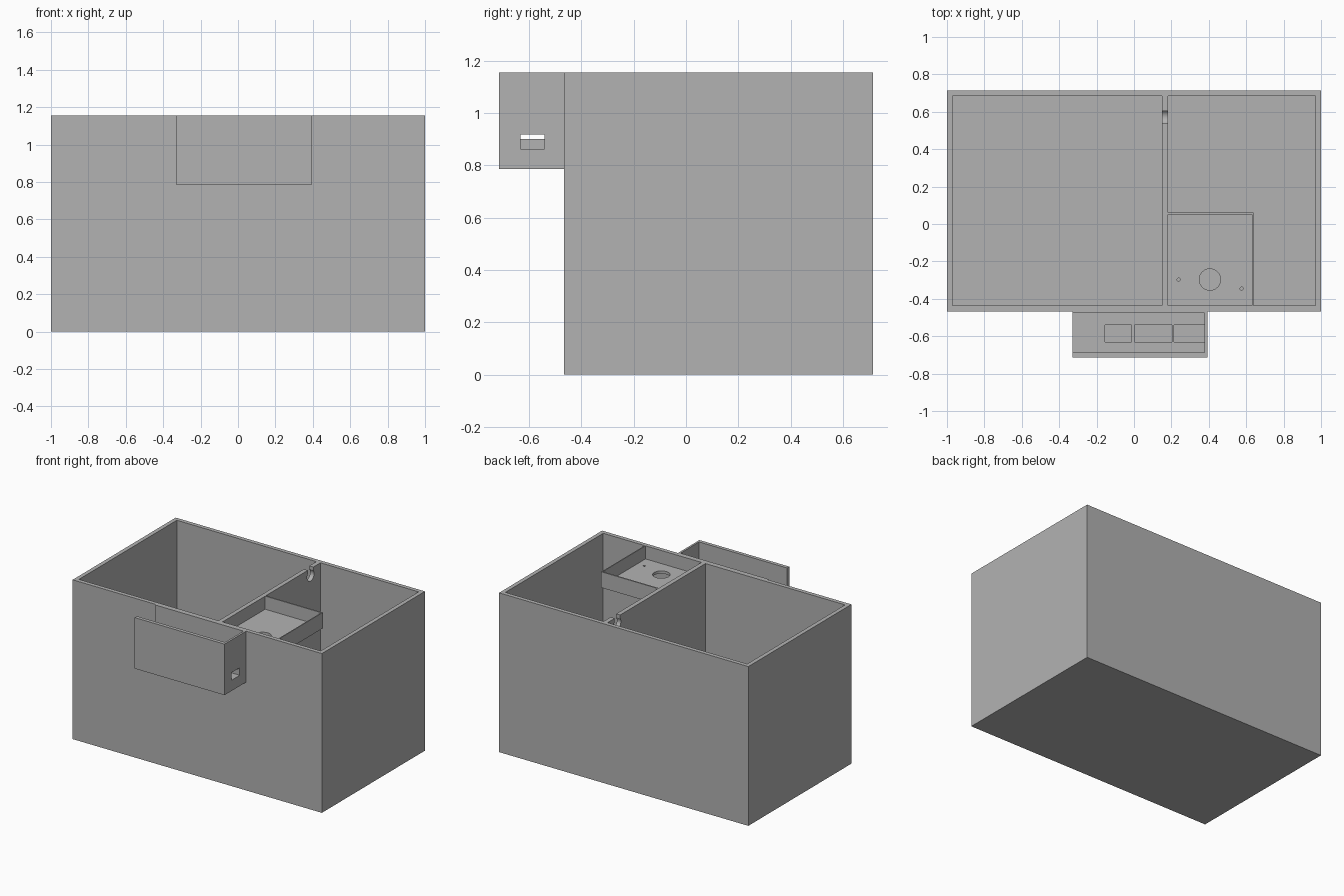
import bpy
from math import pi, radians

if "Cube" in bpy.data.objects:
    bpy.data.objects.remove(bpy.data.objects["Cube"])

grey = bpy.data.materials.new("plain grey")
grey.use_nodes = True
grey.diffuse_color = (0.448, 0.448, 0.448, 1)
grey.node_tree.nodes["Principled BSDF"].inputs["Base Color"].default_value = grey.diffuse_color


def box(name, x, y, z):
    """Box spanning the three (low, high) ranges."""
    bpy.ops.mesh.primitive_cube_add(size=1)
    ob = bpy.context.object
    ob.name = name
    spans = (x, y, z)
    for v in ob.data.vertices:
        v.co = [lo + (c + 0.5) * (hi - lo) for c, (lo, hi) in zip(v.co, spans)]
    ob.data.materials.append(grey)
    return ob


def cylinder(name, radius, depth, centre, rotation=(0, 0, 0)):
    bpy.ops.mesh.primitive_cylinder_add(vertices=48, radius=radius, depth=depth,
                                        location=centre, rotation=rotation)
    ob = bpy.context.object
    ob.name = name
    ob.data.materials.append(grey)
    return ob


def cut(target, *cutters):
    """Subtract each cutter from the target, then drop the cutter."""
    for cutter in cutters:
        cutter.hide_render = True
        mod = target.modifiers.new("cut", "BOOLEAN")
        mod.operation = "DIFFERENCE"
        mod.solver = "EXACT"
        mod.object = cutter
        bpy.context.view_layer.objects.active = target
        bpy.ops.object.modifier_apply(modifier=mod.name)
        bpy.data.objects.remove(cutter)


def smooth(ob):
    bpy.ops.object.select_all(action="DESELECT")
    ob.select_set(True)
    bpy.context.view_layer.objects.active = ob
    bpy.ops.object.shade_smooth_by_angle(angle=radians(30))


TOP = 1.155
ABOVE = 1.4
FRONT, BACK = -0.467, 0.714
WALL = 0.03
inner_y = (FRONT + WALL, BACK - WALL)

# Open tank with two chambers and a dividing wall
tank = box("tank", (-1, 1), (FRONT, BACK), (0, TOP))
cut(tank,
    box("large_chamber", (-1 + WALL, 0.15), inner_y, (WALL, ABOVE)),
    box("small_chamber", (0.182, 1 - WALL), inner_y, (WALL, ABOVE)))

# Round cable passage in the dividing wall, open at the top
cut(tank,
    box("slot", (0.1, 0.23), (0.54, 0.603), (1.1, ABOVE)),
    cylinder("passage", 0.04, 0.13, (0.165, 0.572, 1.105), (0, pi / 2, 0)))
smooth(tank)

# Shallow tray hung in the front corner of the small chamber
tray = box("tray", (0.182, 0.638), (inner_y[0], 0.061), (1.04, TOP))
cut(tray, box("tray_hollow", (0.1, 0.631), (-0.6, 0.051), (1.06, ABOVE)))
for x, y, r in ((0.406, -0.297, 0.057), (0.238, -0.297, 0.008), (0.575, -0.345, 0.008)):
    cut(tray, cylinder("tray_hole", r, 0.1, (x, y, 1.05)))
smooth(tray)

# Housing on the front face, open at the top and at one end
housing = box("front_housing", (-0.33, 0.392), (-0.714, FRONT), (0.785, TOP))
cut(housing, box("housing_hollow", (-0.5, 0.377), (-0.688, -0.476), (0.9, ABOVE)))

# Pockets in the housing floor, the last one running out through the end wall
for x in ((-0.155, -0.013), (0.003, 0.203), (0.214, 0.5)):
    cut(housing, box("pocket", x, (-0.632, -0.54), (0.863, 0.918)))
